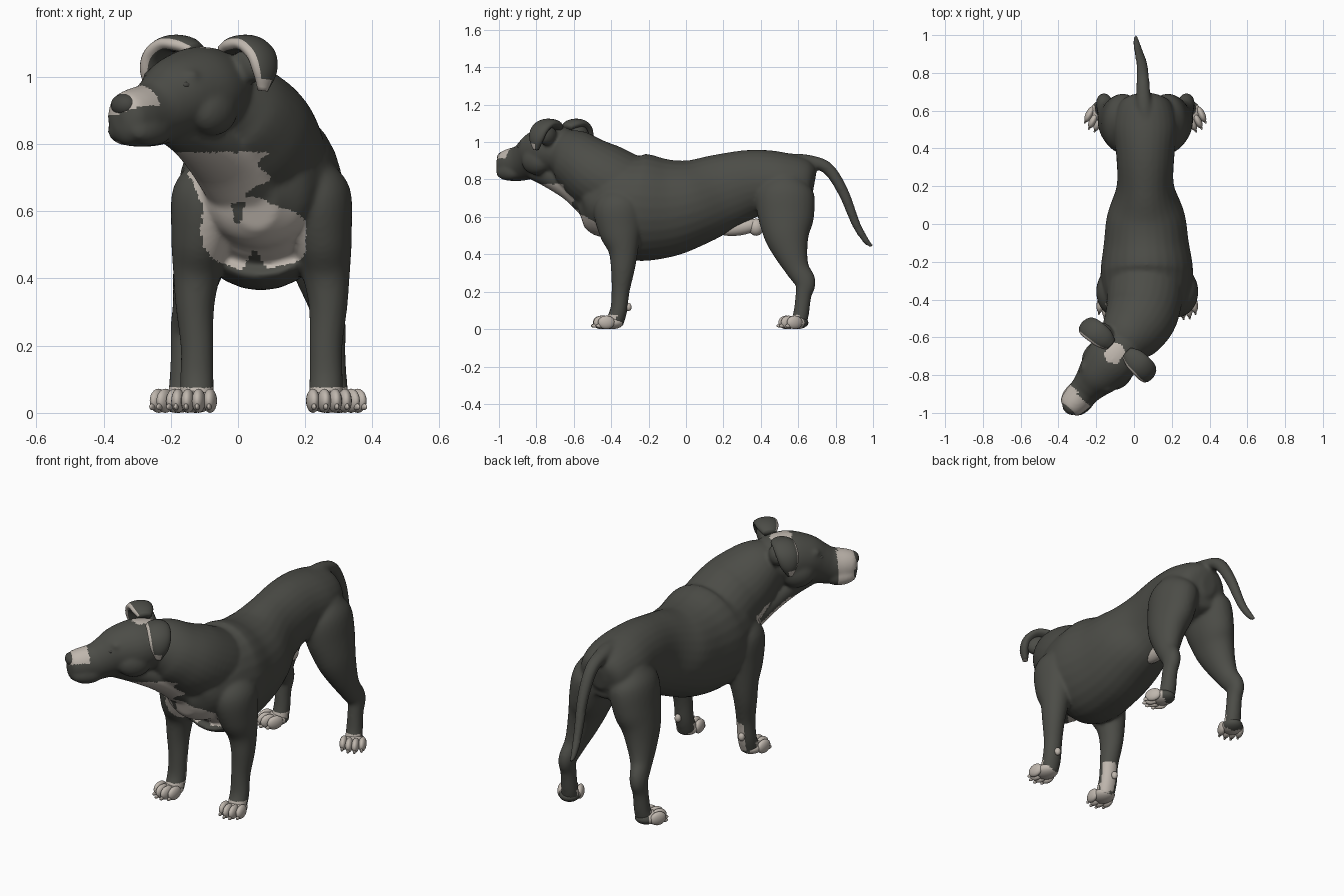
import bpy, bmesh, math
from mathutils import Vector, Matrix

cube = bpy.data.objects.get("Cube")
if cube:
    bpy.data.objects.remove(cube, do_unlink=True)


def material(name, rgb):
    m = bpy.data.materials.new(name)
    m.use_nodes = True
    m.diffuse_color = (*rgb, 1)
    m.node_tree.nodes["Principled BSDF"].inputs["Base Color"].default_value = (*rgb, 1)
    return m


COAT = material("charcoal coat", (0.072, 0.073, 0.063))
CREAM = material("cream markings", (0.52, 0.47, 0.42))
NOSE = material("dark nose", (0.06, 0.06, 0.053))

# Head frame: the head is turned to the right
HEAD = Vector((-0.02, -0.61, 0))
FWD = Vector((-0.66, -0.75, 0)).normalized()
SIDE = Vector((-FWD.y, FWD.x, 0))
HEAD_TURN = Matrix((SIDE, -FWD, Vector((0, 0, 1)))).transposed().to_4x4()


def head_point(t, s, z):
    return HEAD + FWD * t + SIDE * s + Vector((0, 0, z))


def smooth_path(stations, steps=5):
    """Catmull-Rom resampling of stations (x, y, z, half width, half depth)."""
    p = [Vector(q) for q in stations]
    p = [p[0] * 2 - p[1]] + p + [p[-1] * 2 - p[-2]]
    out = []
    for a, b, c, d in zip(p, p[1:], p[2:], p[3:]):
        for i in range(steps):
            t = i / steps
            out.append(0.5 * (2 * b + (c - a) * t + (2 * a - 5 * b + 4 * c - d) * t * t
                              + (3 * b - a - 3 * c + d) * t ** 3))
    return out + [p[-2]]


def loft(bm, stations, ref, sides=28):
    """Closed elliptical tube through the stations."""
    path = smooth_path(stations)
    rings = []
    for i, q in enumerate(path):
        tan = (path[min(i + 1, len(path) - 1)] - path[max(i - 1, 0)])
        tan = Vector(tan[:3]).normalized()
        u = (ref - tan * ref.dot(tan)).normalized()
        v = tan.cross(u)
        a, b = max(q[3], 0.004), max(q[4], 0.004)
        rings.append([bm.verts.new(Vector(q[:3]) + u * a * math.cos(w) + v * b * math.sin(w))
                      for w in (math.tau * k / sides for k in range(sides))])
    for r, n in zip(rings, rings[1:]):
        for k in range(sides):
            j = (k + 1) % sides
            bm.faces.new((r[k], r[j], n[j], n[k]))
    bm.faces.new(rings[0][::-1])
    bm.faces.new(rings[-1])


def blob(bm, loc, size, turn=Matrix()):
    m = Matrix.Translation(loc) @ turn @ Matrix.Diagonal((*size, 1))
    bmesh.ops.create_uvsphere(bm, u_segments=20, v_segments=12, radius=1, matrix=m)


def finish(bm, name, *mats):
    bmesh.ops.recalc_face_normals(bm, faces=bm.faces)
    me = bpy.data.meshes.new(name)
    bm.to_mesh(me)
    bm.free()
    for m in mats:
        me.materials.append(m)
    me.shade_smooth()
    ob = bpy.data.objects.new(name, me)
    bpy.context.collection.objects.link(ob)
    return ob


def mirrored(stations, mid, sign):
    return [(mid + sign * (q[0] - mid), *q[1:]) for q in stations]


X = Vector((1, 0, 0))
FRONT_MID, HIND_MID = 0.07, 0.06

# Trunk, neck and throat
body = bmesh.new()
loft(body, [(.06, .685, .77, .04, .06), (.06, .65, .775, .13, .13), (.06, .52, .78, .17, .165),
            (.06, .36, .78, .154, .18), (.06, .2, .735, .152, .205), (.063, .05, .68, .205, .23),
            (.065, -.1, .65, .225, .265), (.068, -.25, .652, .245, .287), (.065, -.36, .672, .23, .248),
            (.06, -.45, .655, .19, .2), (.055, -.52, .625, .14, .14), (.055, -.565, .61, .06, .07)], X)
loft(body, [(.065, -.2, .71, .17, .18), (.06, -.34, .757, .2, .19), (.045, -.46, .815, .195, .19),
            (.01, -.54, .87, .18, .17), (-.04, -.61, .92, .15, .15), (-.1, -.7, .945, .09, .1)], X)
loft(body, [(-.21, -.83, .85, .05, .045), (-.12, -.71, .815, .085, .07), (-.04, -.6, .75, .11, .075),
            (.03, -.5, .66, .12, .08)], X)

# Skull, muzzle, cheeks, jowls, brows and ear bases
skull = [(0, .95, .07, .07), (.05, .96, .12, .115), (.14, .955, .14, .135), (.23, .94, .125, .125),
         (.3, .91, .1, .108), (.36, .888, .084, .096), (.44, .878, .077, .087),
         (.485, .87, .062, .074), (.505, .868, .025, .035)]
loft(body, [(*head_point(t, 0, z), a, b) for t, z, a, b in skull], SIDE)
for s in (-1, 1):
    blob(body, head_point(.18, s * .085, .9), (.06, .09, .075), HEAD_TURN)
    blob(body, head_point(.41, s * .045, .84), (.04, .085, .046), HEAD_TURN)
    blob(body, head_point(.27, s * .07, 1.0), (.035, .03, .024), HEAD_TURN)
    blob(body, head_point(.06, s * .13, 1.035), (.065, .04, .055), HEAD_TURN)

# Legs
front_leg = [(.2, -.36, .72, .08, .1), (.225, -.36, .64, .112, .135), (.25, -.35, .52, .09, .115),
             (.262, -.335, .42, .072, .08), (.268, -.338, .32, .058, .064), (.262, -.35, .2, .049, .048),
             (.262, -.36, .1, .05, .046), (.262, -.385, .03, .05, .05)]
hind_leg = [(.15, .53, .8, .08, .1), (.17, .53, .72, .11, .155), (.195, .535, .6, .105, .15),
            (.222, .54, .5, .09, .122), (.245, .565, .4, .07, .088), (.263, .597, .32, .052, .064),
            (.278, .638, .25, .043, .056), (.281, .628, .18, .039, .043), (.283, .615, .08, .043, .042),
            (.288, .6, .03, .045, .045)]
for sign in (-1, 1):
    loft(body, mirrored(front_leg, FRONT_MID, sign), X)
    loft(body, mirrored(hind_leg, HIND_MID, sign), X)

# Tail
loft(body, [(.06, .56, .89, .05, .05), (.05, .66, .895, .04, .036), (.047, .76, .857, .034, .033),
            (.042, .842, .73, .029, .029), (.025, .91, .56, .023, .023), (.012, .965, .47, .017, .017),
            (.01, .998, .44, .008, .008)], X)

# Fuse into one skin
dog = finish(body, "body", COAT, CREAM)
remesh = dog.modifiers.new("fuse", "REMESH")
remesh.mode = "VOXEL"
remesh.voxel_size = 0.009
relax = dog.modifiers.new("relax", "SMOOTH")
relax.factor = 0.5
relax.iterations = 8
graph = bpy.context.evaluated_depsgraph_get()
skin = bpy.data.meshes.new_from_object(dog.evaluated_get(graph))
dog.modifiers.clear()
dog.data = skin
skin.materials.clear()
skin.materials.append(COAT)
skin.materials.append(CREAM)


# Cream markings by position and facing
def is_cream(c, n):
    x, y, z = c
    rel = c - HEAD
    t, s = rel.dot(FWD), rel.dot(SIDE)
    if x < 0 and -.45 < y < -.2 and z < .19 and n.y > .15 and n.x > -.3:
        return True
    if z < .075:
        return n.y < 0
    if t > .39 and z > .79:
        bridge = z > .89 + .35 * max(s, 0) and t > .405
        flank = s < -.02 and n.dot(FWD) < .5
        return bridge or flank
    if z > 1.03 and abs(t - .11) + .4 * abs(s + .012) < .058 and abs(s + .012) < .045:
        return True
    if y < -.3 and z < .775 and (n.y < -.1 or n.z < -.3):
        wave = .012 * math.sin(45 * x) + .01 * math.sin(70 * z)
        bib = ((x - .05) / .155) ** 2 + ((z - .525) / .11) ** 2 < 1 + 8 * wave
        bib = bib and z > .49 - 1.2 * (x + .1)
        notch = abs(x - .05) < (.49 - z) * .6
        spot = abs(x) < .016 + .2 * (z - .6) and abs(z - .595) < .03
        right_edge = .035 + .04 * min(max((z - .64) / .05, 0), 1)
        throat = y < -.42 and z > .58 and -.1 - 1.1 * max(z - .65, 0) < x + wave < right_edge
        return (bib or throat) and not notch and not spot
    return False


for f in skin.polygons:
    f.material_index = int(is_cream(f.center, f.normal))
skin.shade_smooth()


# Paws with four toes and claws each, dark behind the heel line
def paw(name, x, y, angle, heel):
    bm = bmesh.new()
    turn = Matrix.Rotation(angle, 4, "Z")
    place = Matrix.Translation((x, y, 0)) @ turn
    blob(bm, place @ Vector((0, .005, .034)), (.056, .065, .034), turn)
    for i in range(4):
        off = i - 1.5
        reach = -.05 if abs(off) < 1 else -.03
        blob(bm, place @ Vector((off * .032, reach, .036)), (.02, .045, .036), turn)
        blob(bm, place @ Vector((off * .033, reach - .038, .018)), (.007, .018, .01), turn)
    foot = finish(bm, name, CREAM, COAT)
    back = place.inverted()
    for f in foot.data.polygons:
        f.material_index = int((back @ f.center).y > heel)


for sign, label in ((1, "left"), (-1, "right")):
    paw("front_paw_" + label, FRONT_MID + sign * .197, -.402, sign * .12, .06)
    paw("hind_paw_" + label, HIND_MID + sign * .24, .587, sign * .45, .025)
    bm = bmesh.new()
    blob(bm, (FRONT_MID + sign * .195, -.308, .118), (.017, .017, .022))
    finish(bm, "wrist_pad_" + label, CREAM)

# Folded ears with a cream front rim; the right one sits a little further out
fold = [(.065, .035, 1.08, .035, .02), (.065, .08, 1.095, .055, .026), (.067, .135, 1.097, .06, .026),
        (.072, .182, 1.065, .058, .028), (.077, .2, 1.015, .046, .026), (.082, .197, .958, .016, .014)]
for sign, shift, label in ((1, 0, "left"), (-1, .025, "right")):
    bm = bmesh.new()
    loft(bm, [(*head_point(t + shift, sign * (s + shift), z), a, b) for t, s, z, a, b in fold], FWD, 20)
    ear = finish(bm, "ear_" + label, COAT, CREAM)
    for f in ear.data.polygons:
        f.material_index = int(f.normal.dot(FWD) > .6 or
                               (f.center.z < .99 and f.normal.dot(FWD) > -.2))

# Nose and eyes
bm = bmesh.new()
blob(bm, head_point(.482, 0, .916), (.044, .034, .034), HEAD_TURN)
finish(bm, "nose", NOSE)
for sign, label in ((1, "left"), (-1, "right")):
    bm = bmesh.new()
    blob(bm, head_point(.296, sign * .079, .975), (.016, .018, .012), HEAD_TURN)
    finish(bm, "eye_" + label, NOSE)

# Belly sheath
bm = bmesh.new()
blob(bm, (.06, .285, .545), (.04, .122, .044), Matrix.Rotation(.15, 4, "X"))
blob(bm, (.06, .375, .545), (.04, .042, .046))
finish(bm, "belly_sheath", CREAM)
